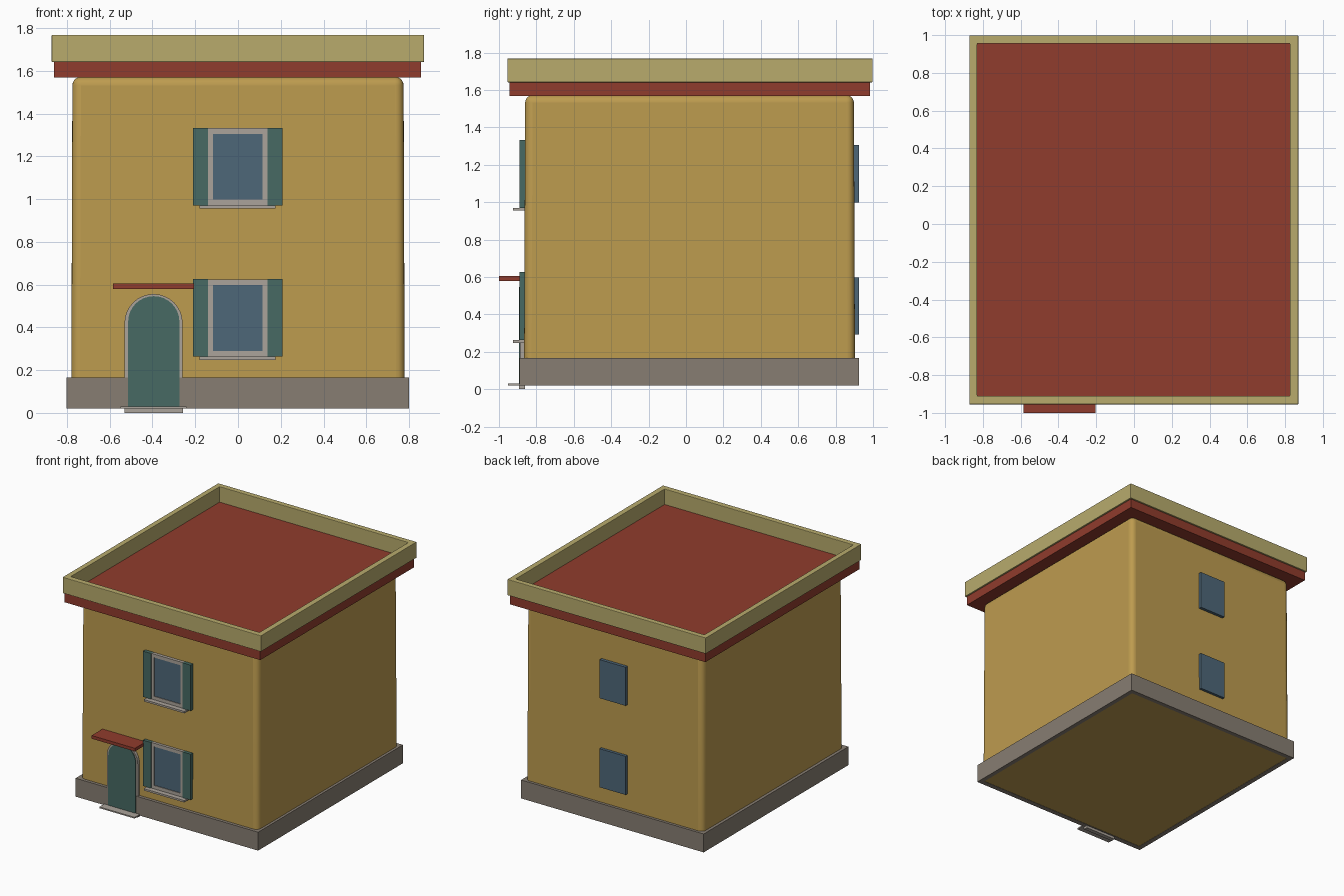
import bpy, bmesh, math

if "Cube" in bpy.data.objects:
    bpy.data.objects.remove(bpy.data.objects["Cube"])


def material(name, rgb):
    m = bpy.data.materials.new(name)
    m.diffuse_color = (*rgb, 1)
    m.use_nodes = True
    m.node_tree.nodes["Principled BSDF"].inputs["Base Color"].default_value = m.diffuse_color
    return m


OCHRE = material("ochre", (0.51, 0.33, 0.078))
CREAM = material("cream", (0.48, 0.41, 0.152))
RED = material("red", (0.28, 0.045, 0.026))
STONE = material("stone", (0.245, 0.208, 0.17))
TRIM = material("trim", (0.41, 0.37, 0.325))
GREEN = material("green", (0.063, 0.144, 0.125))
GLASS = material("glass", (0.076, 0.136, 0.19))


def finish(bm, name, mat, bevel=0, segments=2):
    bmesh.ops.recalc_face_normals(bm, faces=bm.faces[:])
    me = bpy.data.meshes.new(name)
    bm.to_mesh(me)
    bm.free()
    me.materials.append(mat)
    ob = bpy.data.objects.new(name, me)
    bpy.context.collection.objects.link(ob)
    if bevel:
        mod = ob.modifiers.new("bevel", 'BEVEL')
        mod.width, mod.segments = bevel, segments
    return ob


def box(name, x, y, z, mat, bevel=0, segments=2):
    bm = bmesh.new()
    bmesh.ops.create_cube(bm, size=1)
    for v in bm.verts:
        v.co = [(r[0] + r[1]) / 2 + c * (r[1] - r[0]) for r, c in zip((x, y, z), v.co)]
    return finish(bm, name, mat, bevel, segments)


def strip(name, outer, inner, axis, lo, hi, mat, closed=True, bevel=0):
    """Extrude the band between two matching 2D outlines along y or z."""
    bm = bmesh.new()

    def ring(pts, d):
        return [bm.verts.new((a, d, b) if axis == 'y' else (a, b, d)) for a, b in pts]
    rings = [ring(outer, lo), ring(outer, hi), ring(inner, hi), ring(inner, lo)]
    n = len(outer)
    for i in range(n if closed else n - 1):
        j = (i + 1) % n
        for a, b in zip(rings, rings[1:] + rings[:1]):
            bm.faces.new((a[i], a[j], b[j], b[i]))
    if not closed:
        for i in (0, n - 1):
            bm.faces.new([r[i] for r in rings])
    return finish(bm, name, mat, bevel)


def rect(x0, x1, y0, y1):
    return [(x0, y0), (x1, y0), (x1, y1), (x0, y1)]


def arch(cx, r, base, spring, n=16):
    arc = [(cx + r * math.cos(math.pi * i / n), spring + r * math.sin(math.pi * i / n))
           for i in range(n + 1)]
    return [(cx + r, base)] + arc + [(cx - r, base)]


# Walls with rounded edges, very slightly tapered
walls = box("walls", (-0.78, 0.78), (-0.866, 0.904), (0.022, 1.572), OCHRE, 0.04, 5)
for v in walls.data.vertices:
    if v.co.z > 1:
        v.co.x *= 0.993
        v.co.y *= 0.993
# Keep the bottom edges square
weights = walls.data.attributes.new("bevel_weight_edge", 'FLOAT', 'EDGE')
for e in walls.data.edges:
    low = all(walls.data.vertices[i].co.z < 1 for i in e.vertices)
    weights.data[e.index].value = 0 if low else 1
walls.modifiers["bevel"].limit_method = 'WEIGHT'
bpy.context.view_layer.objects.active = walls
walls.select_set(True)
bpy.ops.object.shade_smooth_by_angle(angle=math.radians(35))

# Stone plinth around the foot of the walls
strip("plinth", rect(-0.803, 0.8, -0.89, 0.925), rect(-0.765, 0.765, -0.85, 0.89),
      'z', 0.02, 0.166, STONE)

# Roof slab and parapet
box("roof_slab", (-0.86, 0.857), (-0.945, 0.985), (1.568, 1.645), RED)
strip("parapet", rect(-0.872, 0.87, -0.955, 0.998), rect(-0.83, 0.825, -0.91, 0.955),
      'z', 1.641, 1.768, CREAM, bevel=0.004)

# Windows: framed and shuttered in front, plain panes at the back
for floor, z in (("lower", 0.263), ("upper", 0.97)):
    strip(floor + "_window_frame", rect(-0.14, 0.138, z, z + 0.362),
          rect(-0.116, 0.114, z + 0.027, z + 0.335), 'y', -0.885, -0.855, TRIM)
    box(floor + "_front_glass", (-0.12, 0.118), (-0.88, -0.85), (z + 0.02, z + 0.34), GLASS)
    box(floor + "_back_glass", (-0.117, 0.113), (0.885, 0.924), (z + 0.029, z + 0.335), GLASS)
    for side, x in (("left", -0.21), ("right", 0.138)):
        box(f"{floor}_{side}_shutter", (x, x + 0.07), (-0.89, -0.855), (z, z + 0.363), GREEN)
    box(floor + "_sill", (-0.18, 0.175), (-0.924, -0.855), (z - 0.015, z), TRIM)

# Arched door with surround
bm = bmesh.new()
f = bm.faces.new([bm.verts.new((x, -0.893, z)) for x, z in arch(-0.394, 0.12, 0.03, 0.426)])
side = bmesh.ops.extrude_face_region(bm, geom=[f])["geom"]
for v in side:
    if isinstance(v, bmesh.types.BMVert):
        v.co.y = -0.85
finish(bm, "door", GREEN)
strip("door_surround", arch(-0.395, 0.136, 0.03, 0.42), arch(-0.395, 0.118, 0.03, 0.426),
      'y', -0.887, -0.85, TRIM, closed=False)

# Doorstep and canopy
box("doorstep", (-0.55, -0.24), (-0.953, -0.86), (0.02, 0.03), TRIM)
box("doorstep_base", (-0.53, -0.257), (-0.893, -0.86), (0.0, 0.02), TRIM)
box("door_canopy", (-0.585, -0.205), (-1.0, -0.855), (0.58, 0.605), RED)
